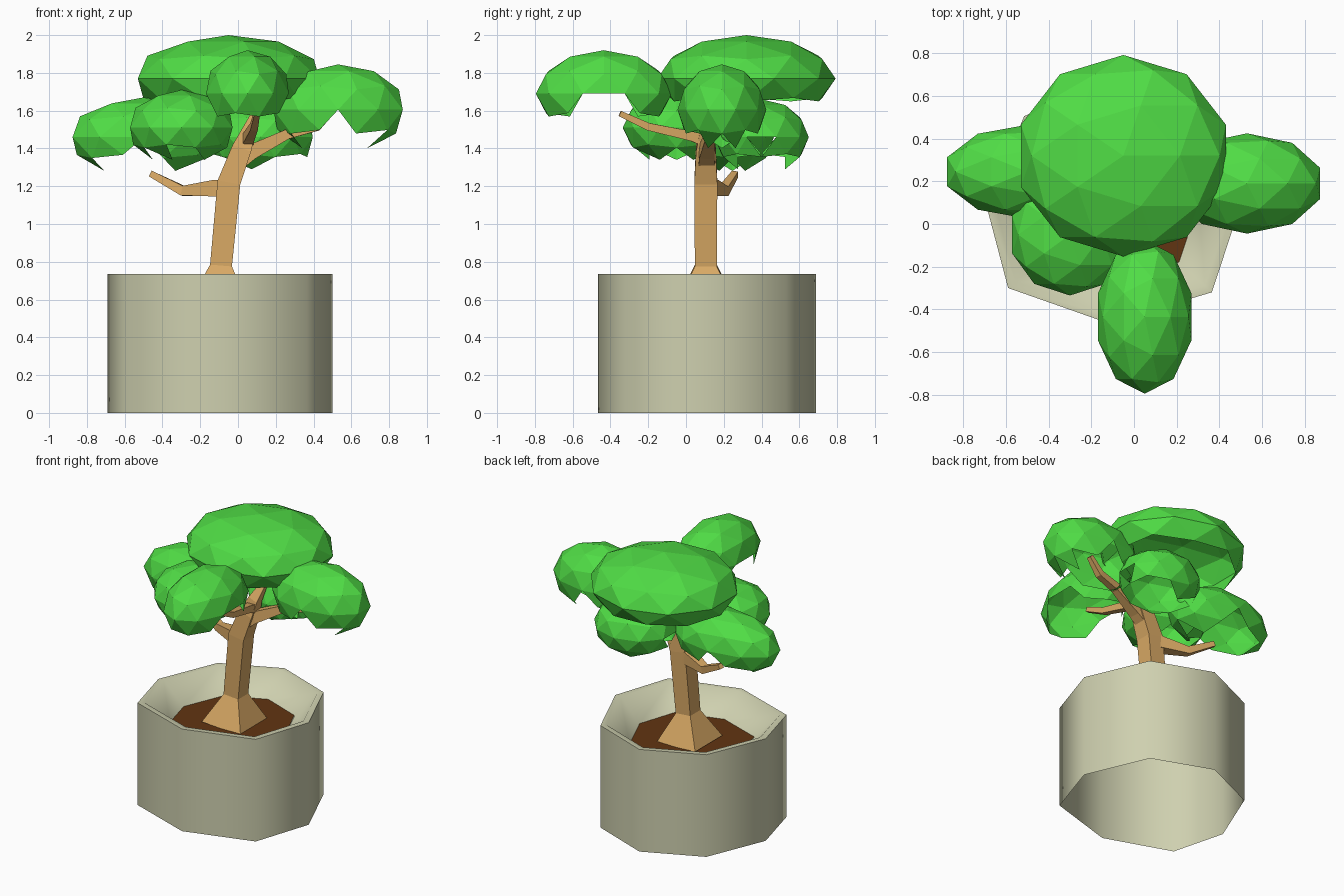
import bpy, bmesh
from math import radians
from mathutils import Vector

if "Cube" in bpy.data.objects:
    bpy.data.objects.remove(bpy.data.objects["Cube"])


def material(name, rgb):
    m = bpy.data.materials.new(name)
    m.diffuse_color = (*rgb, 1)
    m.use_nodes = True
    m.node_tree.nodes["Principled BSDF"].inputs["Base Color"].default_value = m.diffuse_color
    return m


LEAF = material("leaf_green", (0.08, 0.72, 0.06))
BARK = material("bark", (0.7, 0.4, 0.13))
SOIL = material("soil_brown", (0.12, 0.035, 0.006))
CLAY = material("pale_clay", (0.62, 0.63, 0.43))


def finish(bm, name, mat):
    me = bpy.data.meshes.new(name)
    bm.to_mesh(me)
    bm.free()
    me.materials.append(mat)
    ob = bpy.data.objects.new(name, me)
    bpy.context.collection.objects.link(ob)
    return ob


# Slightly irregular eight-sided pot outline
OUTLINE = [(0.5, 0.09), (0.31, 0.53), (-0.11, 0.688), (-0.515, 0.505),
           (-0.69, 0.08), (-0.59, -0.3), (-0.12, -0.465), (0.365, -0.32)]


def octagon(bm, k, z):
    cx, cy = -0.1, 0.11
    return [bm.verts.new((cx + k * (x - cx), cy + k * (y - cy), z)) for x, y in OUTLINE]


def bridge(bm, a, b):
    n = len(a)
    for i in range(n):
        bm.faces.new((a[i], a[(i + 1) % n], b[(i + 1) % n], b[i]))


# Pot: outer wall open at the bottom, thin rim, sloping inner wall
bm = bmesh.new()
rings = [octagon(bm, k, z) for k, z in
         [(1, 0), (1, 0.735), (0.93, 0.735), (0.67, 0.58)]]
for a, b in zip(rings, rings[1:]):
    bridge(bm, a, b)
pot = finish(bm, "pot", CLAY)
bpy.context.view_layer.objects.active = pot
pot.select_set(True)
bpy.ops.object.shade_smooth_by_angle(angle=radians(60))

# Soil
bm = bmesh.new()
bm.faces.new(octagon(bm, 0.67, 0.585))
finish(bm, "soil", SOIL)


def limb(name, path, ref):
    """Square tube along (x, y, z, half width) points."""
    bm = bmesh.new()
    pts = [Vector(p[:3]) for p in path]
    rings = []
    for i, p in enumerate(pts):
        t = (pts[min(i + 1, len(pts) - 1)] - pts[max(i - 1, 0)]).normalized()
        u = Vector(ref)
        u = (u - t * u.dot(t)).normalized()
        v = t.cross(u)
        h = path[i][3]
        rings.append([bm.verts.new(p + h * (a * u + b * v))
                      for a, b in ((1, 1), (-1, 1), (-1, -1), (1, -1))])
    for a, b in zip(rings, rings[1:]):
        bridge(bm, a, b)
    bm.faces.new(rings[0])
    bm.faces.new(rings[-1])
    bmesh.ops.recalc_face_normals(bm, faces=bm.faces)
    finish(bm, name, BARK)


# Trunk with flared foot, then the branches
limb("trunk", [(-0.1, 0.105, 0.585, 0.155), (-0.09, 0.105, 0.78, 0.058),
               (-0.048, 0.105, 1.22, 0.061), (0.02, 0.105, 1.4, 0.052),
               (0.06, 0.11, 1.5, 0.035), (0.1, 0.15, 1.6, 0.02)], (0, 1, 0))
limb("left_branch", [(-0.06, 0.11, 1.19, 0.045), (-0.12, 0.13, 1.19, 0.043),
                     (-0.29, 0.2, 1.175, 0.026), (-0.46, 0.26, 1.265, 0.017)], (0, 1, 0))
limb("right_branch", [(0.0, 0.11, 1.33, 0.045), (0.07, 0.11, 1.38, 0.04),
                      (0.26, 0.13, 1.475, 0.026), (0.42, 0.15, 1.515, 0.022),
                      (0.51, 0.16, 1.61, 0.016)], (0, 1, 0))
limb("front_branch", [(0.05, 0.1, 1.44, 0.03), (0.06, 0.03, 1.465, 0.026),
                      (0.085, -0.2, 1.515, 0.02), (0.1, -0.35, 1.585, 0.015)], (1, 0, 0))


def foliage(name, centre, radii, axis=0, keep=0.05, droop=0.0):
    """Faceted dome, open below; the ends along the axis can droop lower."""
    bm = bmesh.new()
    bmesh.ops.create_icosphere(bm, subdivisions=2, radius=1)
    drop = []
    for f in bm.faces:
        c = f.calc_center_median()
        if c.z < -keep - droop * abs(c[axis]):
            drop.append(f)
    bmesh.ops.delete(bm, geom=drop, context='FACES')
    bmesh.ops.scale(bm, vec=radii, verts=bm.verts)
    bmesh.ops.translate(bm, vec=centre, verts=bm.verts)
    finish(bm, name, LEAF)


# Foliage clumps
foliage("crown_foliage", (-0.05, 0.32, 1.77), (0.505, 0.472, 0.23), keep=0.45)
foliage("right_foliage", (0.53, 0.19, 1.605), (0.36, 0.235, 0.24), 0, 0.05, 1.0)
foliage("left_foliage", (-0.5, 0.245, 1.46), (0.395, 0.22, 0.21), 0, 0.3, 0.7)
foliage("front_left_foliage", (-0.3, -0.05, 1.51), (0.285, 0.285, 0.2), 0, 0.5, 0.3)
foliage("front_foliage", (0.05, -0.435, 1.69), (0.23, 0.36, 0.23), 1, 0.05, 0.75)
foliage("back_foliage", (0.12, 0.4, 1.46), (0.29, 0.25, 0.2), 1, 0.1, 0.9)
